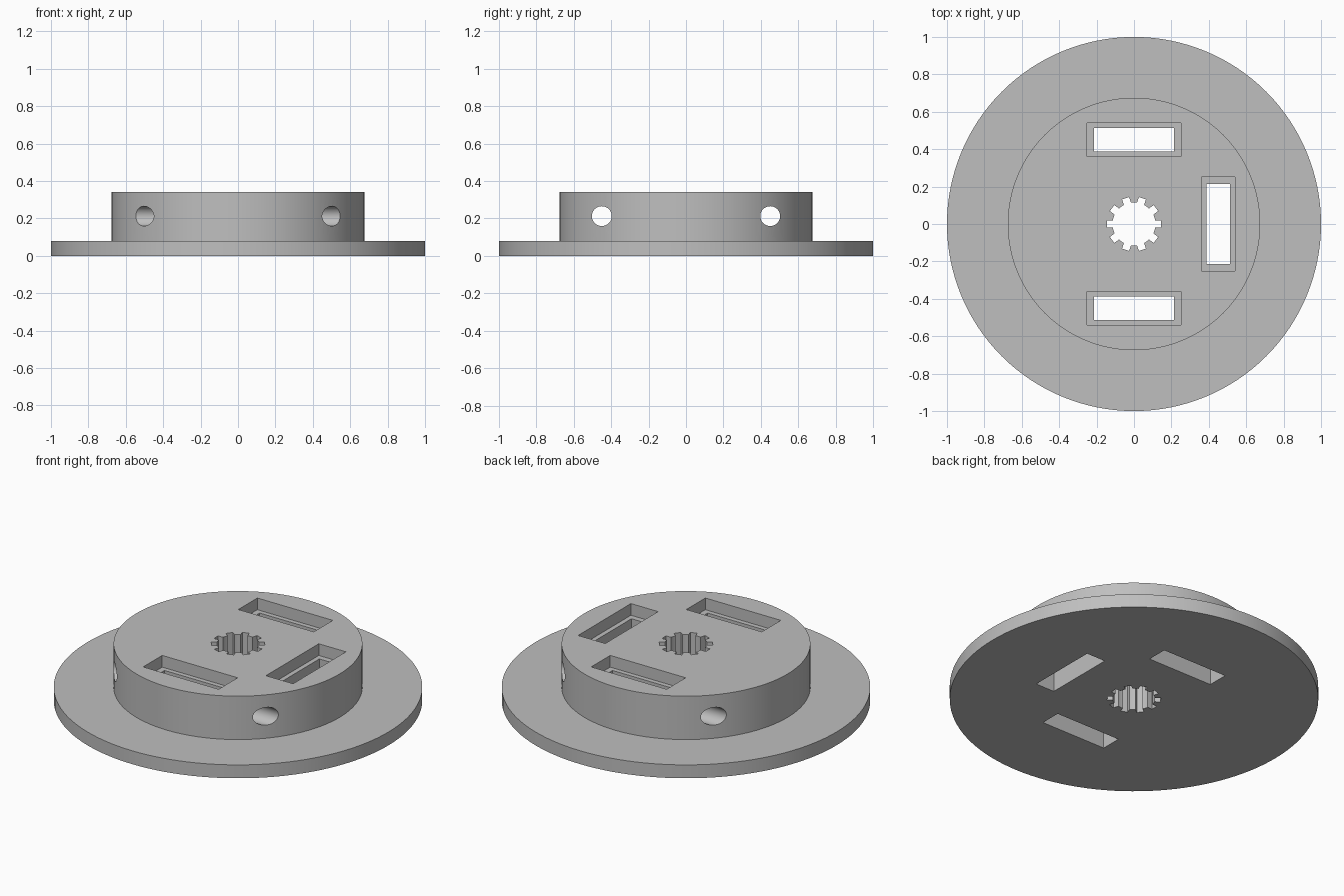
import bpy, bmesh
from math import pi, sin, cos, sqrt, radians
from mathutils import Matrix, Vector

cube = bpy.data.objects.get("Cube")
if cube:
    bpy.data.objects.remove(cube, do_unlink=True)

FLANGE_R, FLANGE_H = 1.0, 0.08
HUB_R, HUB_H = 0.675, 0.34
SLOT_OFFSET = 0.45
LEDGE_Z = 0.27
SEGMENTS = 128

grey = bpy.data.materials.new("plain grey")
grey.use_nodes = True
grey.diffuse_color = (0.52, 0.52, 0.52, 1)
grey.node_tree.nodes["Principled BSDF"].inputs["Base Color"].default_value = grey.diffuse_color


def add_object(name, bm):
    bmesh.ops.recalc_face_normals(bm, faces=bm.faces)
    mesh = bpy.data.meshes.new(name)
    bm.to_mesh(mesh)
    bm.free()
    mesh.materials.append(grey)
    obj = bpy.data.objects.new(name, mesh)
    bpy.context.collection.objects.link(obj)
    return obj


def turned(name, profile):
    """Revolve an (r, z) profile around z into a closed solid."""
    bm = bmesh.new()
    rings = [[bm.verts.new((r * cos(a), r * sin(a), z))
              for a in (2 * pi * i / SEGMENTS for i in range(SEGMENTS))]
             for r, z in profile]
    for low, high in zip(rings, rings[1:]):
        for i in range(SEGMENTS):
            j = (i + 1) % SEGMENTS
            bm.faces.new((low[i], low[j], high[j], high[i]))
    bm.faces.new(rings[0])
    bm.faces.new(rings[-1])
    return add_object(name, bm)


def box(name, centre, size):
    bm = bmesh.new()
    bmesh.ops.create_cube(bm, size=1, matrix=Matrix.Translation(centre) @ Matrix.Diagonal((*size, 1)))
    return add_object(name, bm)


def cross_hole(name, y):
    bm = bmesh.new()
    bmesh.ops.create_cone(bm, cap_ends=True, segments=48, radius1=0.053, radius2=0.053, depth=2,
                          matrix=Matrix.Translation((0, y, 0.212)) @ Matrix.Rotation(pi / 2, 4, 'Y'))
    return add_object(name, bm)


def splined_bore(name, teeth=10, inner=0.115, outer=0.145, half=0.02):
    """Round bore with parallel-sided grooves around it."""
    start = sqrt(inner ** 2 - half ** 2)
    bm = bmesh.new()
    outline = []
    for t in range(teeth):
        turn = Matrix.Rotation(2 * pi * t / teeth, 3, 'Z')
        points = [(start, -half), (outer, -half), (outer, half), (start, half)]
        points += [(inner * cos(a), inner * sin(a)) for a in (radians(14), radians(18), radians(22))]
        outline += [bm.verts.new(turn @ Vector((x, y, -0.1))) for x, y in points]
    base = bm.faces.new(outline)
    top = bmesh.ops.extrude_face_region(bm, geom=[base])["geom"]
    bmesh.ops.translate(bm, vec=(0, 0, 0.6), verts=[v for v in top if isinstance(v, bmesh.types.BMVert)])
    return add_object(name, bm)


def cut(body, cutter):
    mod = body.modifiers.new("cut", 'BOOLEAN')
    mod.operation = 'DIFFERENCE'
    mod.solver = 'EXACT'
    mod.object = cutter
    bpy.context.view_layer.objects.active = body
    bpy.ops.object.modifier_apply(modifier=mod.name)
    bpy.data.objects.remove(cutter, do_unlink=True)


# Flange and raised hub
body = turned("flanged_hub", [(FLANGE_R, 0), (FLANGE_R, FLANGE_H), (HUB_R, FLANGE_H), (HUB_R, HUB_H)])

# Central splined bore
cut(body, splined_bore("bore_cutter"))

# Stepped slots at back, front and left
for x, y in ((0, SLOT_OFFSET), (0, -SLOT_OFFSET), (SLOT_OFFSET, 0)):
    for length, width, low in ((0.50, 0.18, LEDGE_Z), (0.43, 0.124, -0.1)):
        size = (width, length) if x else (length, width)
        cut(body, box("slot_cutter", (x, y, (low + 0.5) / 2), (*size, 0.5 - low)))

# Cross holes running side to side
for y in (-SLOT_OFFSET, SLOT_OFFSET):
    cut(body, cross_hole("cross_hole_cutter", y))

# Smooth round walls, sharp rims
bpy.ops.object.select_all(action='DESELECT')
body.select_set(True)
bpy.context.view_layer.objects.active = body
bpy.ops.object.shade_smooth_by_angle(angle=radians(25))
